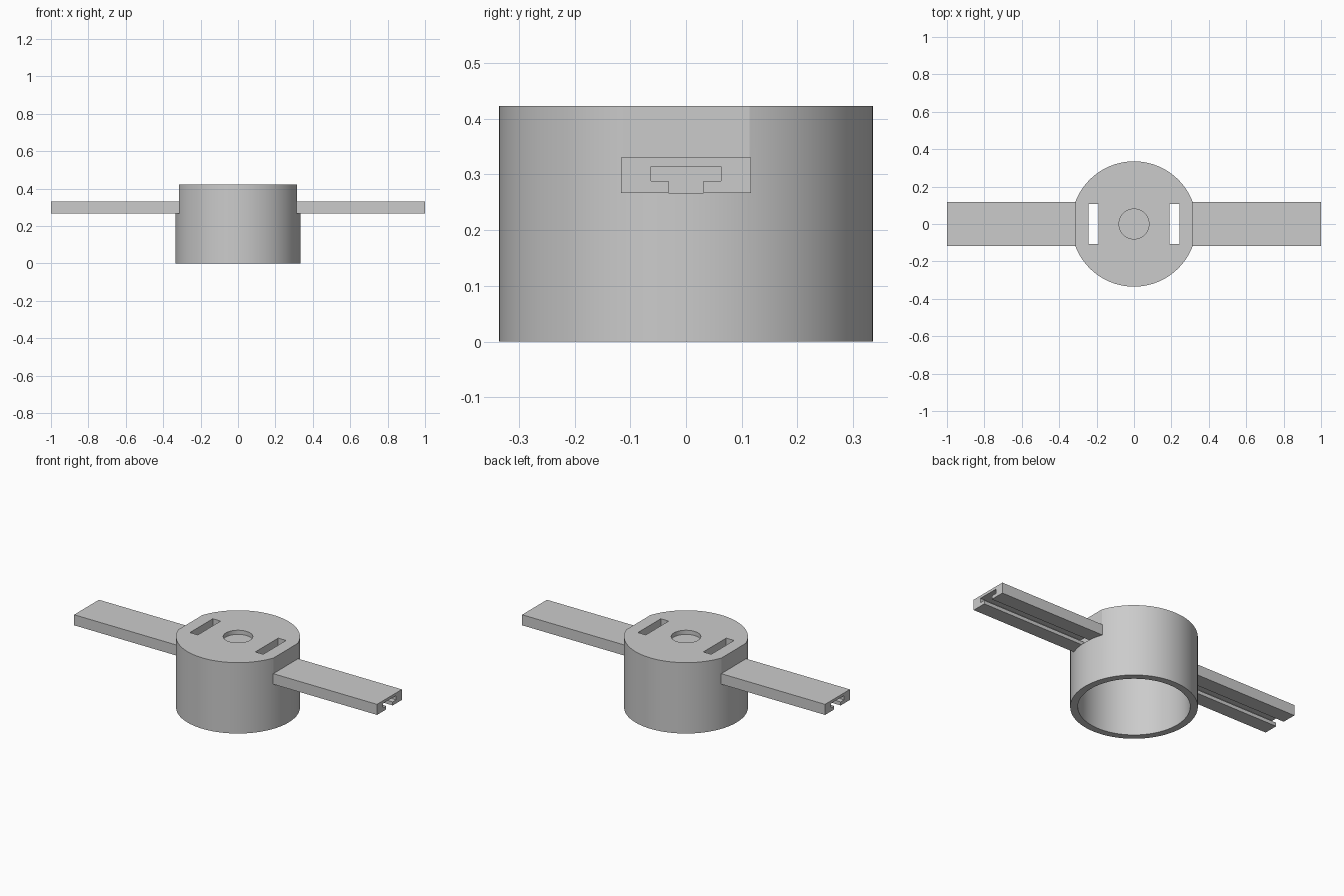
import bpy
import bmesh
import math
from mathutils import Matrix, Vector

cube = bpy.data.objects.get("Cube")
if cube:
    bpy.data.objects.remove(cube, do_unlink=True)

# Main dimensions
RADIUS, INNER, HEIGHT, ROOF = 0.335, 0.295, 0.423, 0.05
FLAT_X = 0.315
ARM_LOW, ARM_TOP, ARM_HALF = 0.267, 0.33, 0.117

grey = bpy.data.materials.new("plain grey")
grey.use_nodes = True
grey.diffuse_color = (0.6, 0.6, 0.6, 1)
grey.node_tree.nodes["Principled BSDF"].inputs["Base Color"].default_value = (0.6, 0.6, 0.6, 1)


def add_object(name, bm):
    bmesh.ops.recalc_face_normals(bm, faces=bm.faces)
    mesh = bpy.data.meshes.new(name)
    bm.to_mesh(mesh)
    bm.free()
    mesh.materials.append(grey)
    obj = bpy.data.objects.new(name, mesh)
    bpy.context.collection.objects.link(obj)
    return obj


def cylinder(name, radius, low, high):
    bm = bmesh.new()
    bmesh.ops.create_cone(bm, cap_ends=True, segments=96, radius1=radius, radius2=radius,
                          depth=high - low, matrix=Matrix.Translation((0, 0, (low + high) / 2)))
    return add_object(name, bm)


def box(name, centre, size):
    bm = bmesh.new()
    bmesh.ops.create_cube(bm, size=1, matrix=Matrix.Translation(centre) @ Matrix.Diagonal((*size, 1)))
    return add_object(name, bm)


def cut(target, cutter):
    cutter.hide_render = True
    mod = target.modifiers.new("cut", 'BOOLEAN')
    mod.operation = 'DIFFERENCE'
    mod.solver = 'EXACT'
    mod.object = cutter
    bpy.context.view_layer.objects.active = target
    bpy.ops.object.modifier_apply(modifier=mod.name)
    bpy.data.objects.remove(cutter, do_unlink=True)


# Hollow round housing, open underneath, with a shallow round recess on top
housing = cylinder("housing", RADIUS, 0, HEIGHT)
cut(housing, cylinder("cavity_cutter", INNER, -0.1, HEIGHT - ROOF))
cut(housing, cylinder("recess_cutter", 0.08, HEIGHT - 0.025, HEIGHT + 0.1))

# Flats above the arms, and the two slots through the roof
for side in (-1, 1):
    cut(housing, box("flat_cutter", (side * (FLAT_X + 0.1), 0, ARM_LOW + 0.2), (0.2, 1, 0.4)))
    cut(housing, box("slot_cutter", (side * 0.216, 0, HEIGHT), (0.052, 0.216, 0.2)))

bpy.ops.object.select_all(action='DESELECT')
housing.select_set(True)
bpy.context.view_layer.objects.active = housing
bpy.ops.object.shade_smooth_by_angle(angle=math.radians(15))

# Arms: a bar with a T-shaped channel open at the bottom
half = [(0.031, ARM_LOW), (0.031, 0.288), (0.063, 0.288), (0.063, 0.314)]
right_half = [(ARM_HALF, ARM_TOP), (ARM_HALF, ARM_LOW)] + half
profile = right_half + [(-y, z) for y, z in reversed(right_half)]

for name, side in (("left_arm", 1), ("right_arm", -1)):
    bm = bmesh.new()
    inner_x = FLAT_X - 0.004
    face = bm.faces.new([bm.verts.new((side * inner_x, y, z)) for y, z in profile])
    result = bmesh.ops.extrude_face_region(bm, geom=[face], use_keep_orig=True)
    moved = [v for v in result["geom"] if isinstance(v, bmesh.types.BMVert)]
    bmesh.ops.translate(bm, verts=moved, vec=Vector((side * (1 - inner_x), 0, 0)))
    add_object(name, bm)
